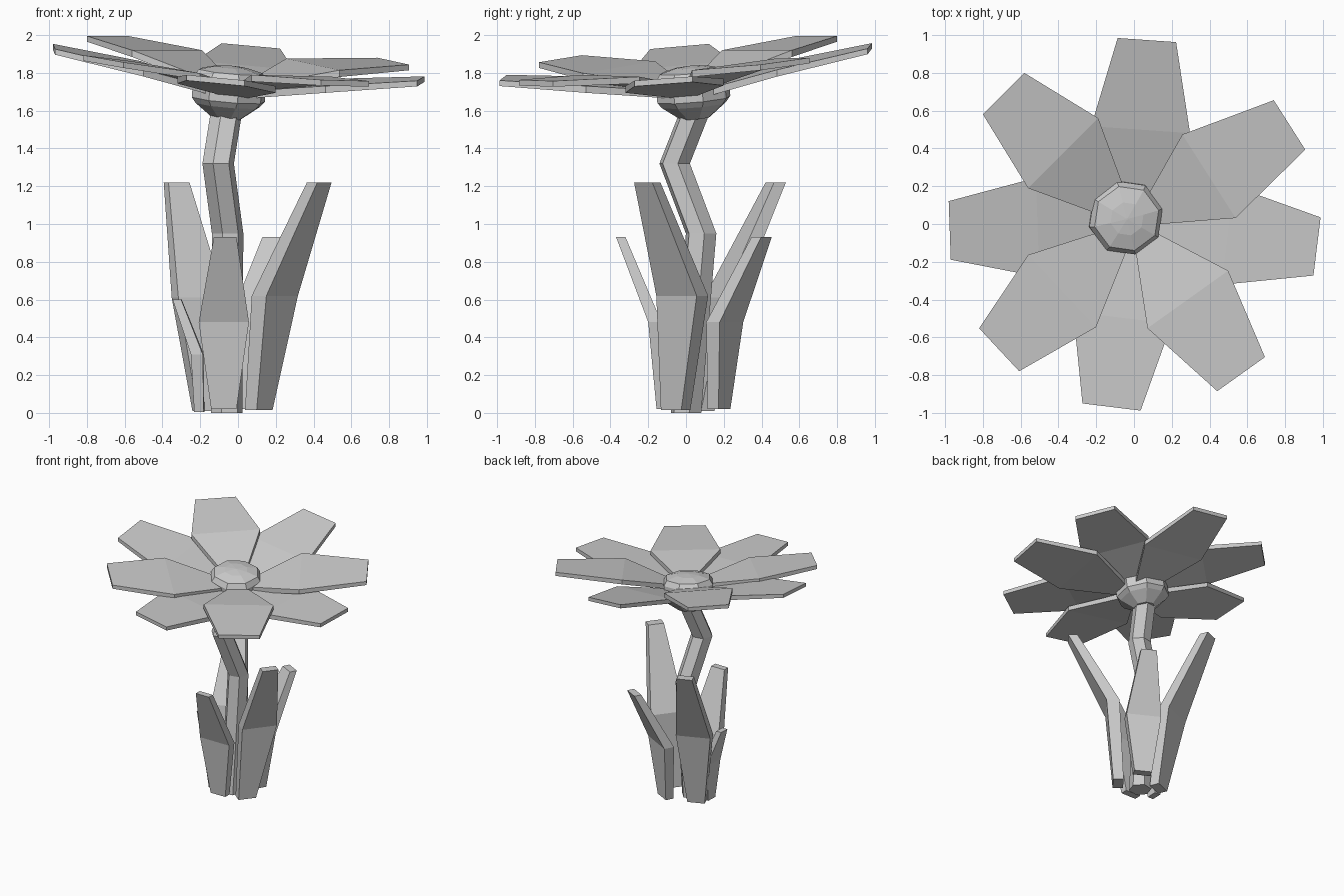
import bpy
import bmesh
from math import cos, sin, radians, pi
from mathutils import Vector

old = bpy.data.objects.get("Cube")
if old:
    bpy.data.objects.remove(old, do_unlink=True)

grey = bpy.data.materials.new("plain_grey")
grey.use_nodes = True
tone = (0.6, 0.6, 0.6, 1)
grey.diffuse_color = tone
grey.node_tree.nodes["Principled BSDF"].inputs["Base Color"].default_value = tone


def loft(name, rings):
    """Skin a list of equal point rings and cap both ends."""
    bm = bmesh.new()
    rows = [[bm.verts.new(p) for p in ring] for ring in rings]
    for a, b in zip(rows, rows[1:]):
        for i in range(len(a)):
            j = (i + 1) % len(a)
            bm.faces.new((a[i], a[j], b[j], b[i]))
    bm.faces.new(rows[0])
    bm.faces.new(rows[-1])
    bmesh.ops.recalc_face_normals(bm, faces=bm.faces)
    mesh = bpy.data.meshes.new(name)
    bm.to_mesh(mesh)
    bm.free()
    mesh.materials.append(grey)
    obj = bpy.data.objects.new(name, mesh)
    bpy.context.collection.objects.link(obj)


def circle(centre, radius, sides, axis=Vector((0, 0, 1)), turn=0.0):
    """Polygon ring perpendicular to an axis."""
    u = Vector((0, 1, 0)).cross(axis).normalized()
    v = axis.cross(u).normalized()
    angles = [turn + 2 * pi * i / sides for i in range(sides)]
    return [Vector(centre) + radius * (u * cos(a) + v * sin(a)) for a in angles]


# Bent stem
path = [(-0.06, 0, 0), (-0.055, 0.08, 0.95), (-0.105, -0.06, 1.32), (-0.06, 0.05, 1.6)]
loft("stem", [circle(p, 0.085, 6, turn=0.2) for p in path])

# Tilted flower heart: cup below, low dome above
axis = Vector((0.085, -0.085, 1)).normalized()
foot = Vector((-0.06, 0.05, 1.56))
profile = [(0, 0.08), (0.07, 0.175), (0.1, 0.2), (0.21, 0.2), (0.25, 0.175), (0.272, 0.09), (0.28, 0.005)]
loft("flower_heart", [circle(foot + axis * h, r, 8, axis, 0.25) for h, r in profile])


# Petals: (angle, fold radius, fold height, tip height)
def petal(name, angle, fold, fold_z, tip_z, root_z):
    out = Vector((cos(radians(angle)), sin(radians(angle)), 0))
    side = Vector((-out.y, out.x, 0))
    rings = []
    for r, half, z, thick in ((0.08, 0.055, root_z, 0.04), (fold, 0.262, fold_z, 0.036), (0.975, 0.155, tip_z, 0.03)):
        mid = out * r + Vector((0, 0, z))
        roll = Vector((0, 0, 0.085 * (side.y - side.x)))
        left, right = mid + (side + roll) * half, mid - (side + roll) * half
        drop = Vector((0, 0, thick))
        rings.append([left, right, right - drop, left - drop])
    loft(name, rings)


petals = {
    "back": (86, 0.5, 1.84, 1.943), "back_left": (32.5, 0.47, 1.845, 1.862),
    "left": (-7, 0.5, 1.75, 1.77), "front_left": (-54.5, 0.49, 1.785, 1.76),
    "front": (-97, 0.5, 1.755, 1.775), "front_right": (-137, 0.52, 1.83, 1.875),
    "right": (-178, 0.51, 1.84, 1.94), "back_right": (135, 0.53, 1.92, 1.995),
}
for key, spec in petals.items():
    petal(key + "_petal", *spec, 1.74 if "_" in key else 1.71)


# Leaves: facing angle, then base, bend and tip centres, then width and thickness scales
def leaf(name, angle, points, wide, deep):
    out = Vector((cos(radians(angle)), sin(radians(angle)), 0))
    side = Vector((-out.y, out.x, 0))
    rings = []
    for p, half_w, half_t in zip(points, (0.067, 0.133, 0.06), (0.028, 0.035, 0.025)):
        w, t = side * half_w * wide, out * half_t * deep
        p = Vector(p)
        rings.append([p + w + t, p - w + t, p - w - t, p + w - t])
    loft(name, rings)


leaf("front_leaf", -90, [(-0.075, -0.128, 0.02), (-0.075, -0.165, 0.48), (-0.068, -0.345, 0.93)], 1, 1)
leaf("back_leaf", 62, [(0.065, 0.175, 0.02), (0.085, 0.205, 0.48), (0.195, 0.4, 0.93)], 1, 1.15)
leaf("left_tall_leaf", -38, [(0.11, -0.055, 0.015), (0.195, -0.02, 0.62), (0.43, -0.205, 1.22)], 1.02, 1.4)
leaf("right_tall_leaf", 112, [(-0.165, 0.09, 0.01), (-0.21, 0.19, 0.61), (-0.325, 0.475, 1.22)], 1, 1.35)
leaf("right_small_leaf", 178, [(-0.205, -0.01, 0.005), (-0.215, -0.01, 0.31), (-0.322, -0.01, 0.6)], 0.65, 0.9)
